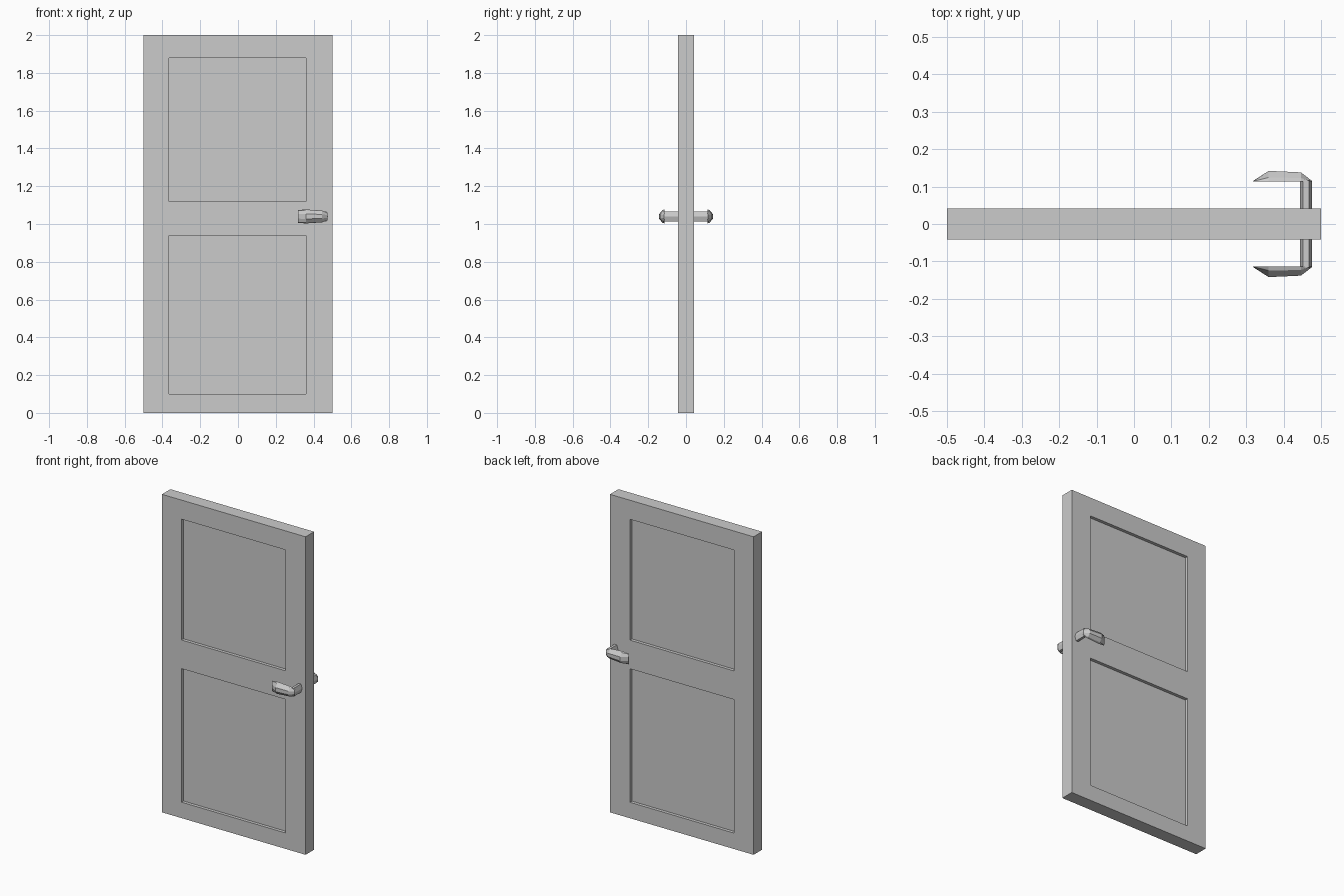
import bpy, bmesh
from mathutils import Vector

cube = bpy.data.objects.get("Cube")
if cube:
    bpy.data.objects.remove(cube, do_unlink=True)


def make_material(name, rgb):
    mat = bpy.data.materials.new(name)
    mat.use_nodes = True
    mat.diffuse_color = (*rgb, 1)
    mat.node_tree.nodes["Principled BSDF"].inputs["Base Color"].default_value = (*rgb, 1)
    return mat


grey = make_material("plain_grey", (0.6, 0.6, 0.6))


def add_object(name, bm):
    bmesh.ops.recalc_face_normals(bm, faces=bm.faces)
    mesh = bpy.data.meshes.new(name)
    bm.to_mesh(mesh)
    bm.free()
    mesh.materials.append(grey)
    obj = bpy.data.objects.new(name, mesh)
    bpy.context.collection.objects.link(obj)
    return obj


# Door leaf: a slab sliced along the panel borders, panels sunk on both sides
HALF_T, RECESS = 0.042, 0.02
LEFT, RIGHT = -0.365, 0.36
PANELS = [(0.10, 0.94), (1.12, 1.88)]

bm = bmesh.new()
bmesh.ops.create_cube(bm, size=1)
bmesh.ops.scale(bm, vec=(1, 2 * HALF_T, 2), verts=bm.verts)
bmesh.ops.translate(bm, vec=(0, 0, 1), verts=bm.verts)
cuts = [((x, 0, 0), (1, 0, 0)) for x in (LEFT, RIGHT)]
cuts += [((0, 0, z), (0, 0, 1)) for pair in PANELS for z in pair]
for point, normal in cuts:
    bmesh.ops.bisect_plane(bm, geom=bm.verts[:] + bm.edges[:] + bm.faces[:],
                           plane_co=point, plane_no=normal)
bm.normal_update()


def is_panel(face):
    c = face.calc_center_median()
    return (abs(face.normal.y) > 0.9 and LEFT < c.x < RIGHT
            and any(lo < c.z < hi for lo, hi in PANELS))


bmesh.ops.inset_individual(bm, faces=[f for f in bm.faces if is_panel(f)],
                           thickness=0, depth=-RECESS)
add_object("door_leaf", bm)


def loft(name, rings):
    bm = bmesh.new()
    loops = [[bm.verts.new(p) for p in ring] for ring in rings]
    n = len(loops[0])
    for a, b in zip(loops, loops[1:]):
        for i in range(n):
            j = (i + 1) % n
            bm.faces.new((a[i], a[j], b[j], b[i]))
    bm.faces.new(loops[0])
    bm.faces.new(loops[-1])
    return add_object(name, bm)


# Handles: a six-sided post and a faceted lever, repeated on each face
POST_X, HANDLE_Z, LEVER_Y = 0.46, 1.04, 0.113
POST = [(0.5, -1), (1, 0), (0.5, 1), (-0.5, 1), (-1, 0), (-0.5, -1)]
# Lever stations: x, half height, outer y
LEVER = [(0.475, 0.02, 0.116), (0.446, 0.031, 0.138),
         (0.36, 0.037, 0.142), (0.318, 0.034, 0.115)]
# Lever outline: share of depth, share of half height
OUTLINE = [(0, -1), (0.4, -0.9), (1, -0.35), (1, 0.35), (0.4, 0.9), (0, 1)]

for side, label in ((-1, "front"), (1, "back")):
    loft(label + "_handle_post",
         [[Vector((POST_X + u * 0.016, side * y, HANDLE_Z + v * 0.026)) for u, v in POST]
          for y in (HALF_T - 0.005, LEVER_Y + 0.003)])
    loft(label + "_handle_lever",
         [[Vector((x, side * (LEVER_Y + d * (out - LEVER_Y)), HANDLE_Z + h * half))
           for d, h in OUTLINE] for x, half, out in LEVER])
